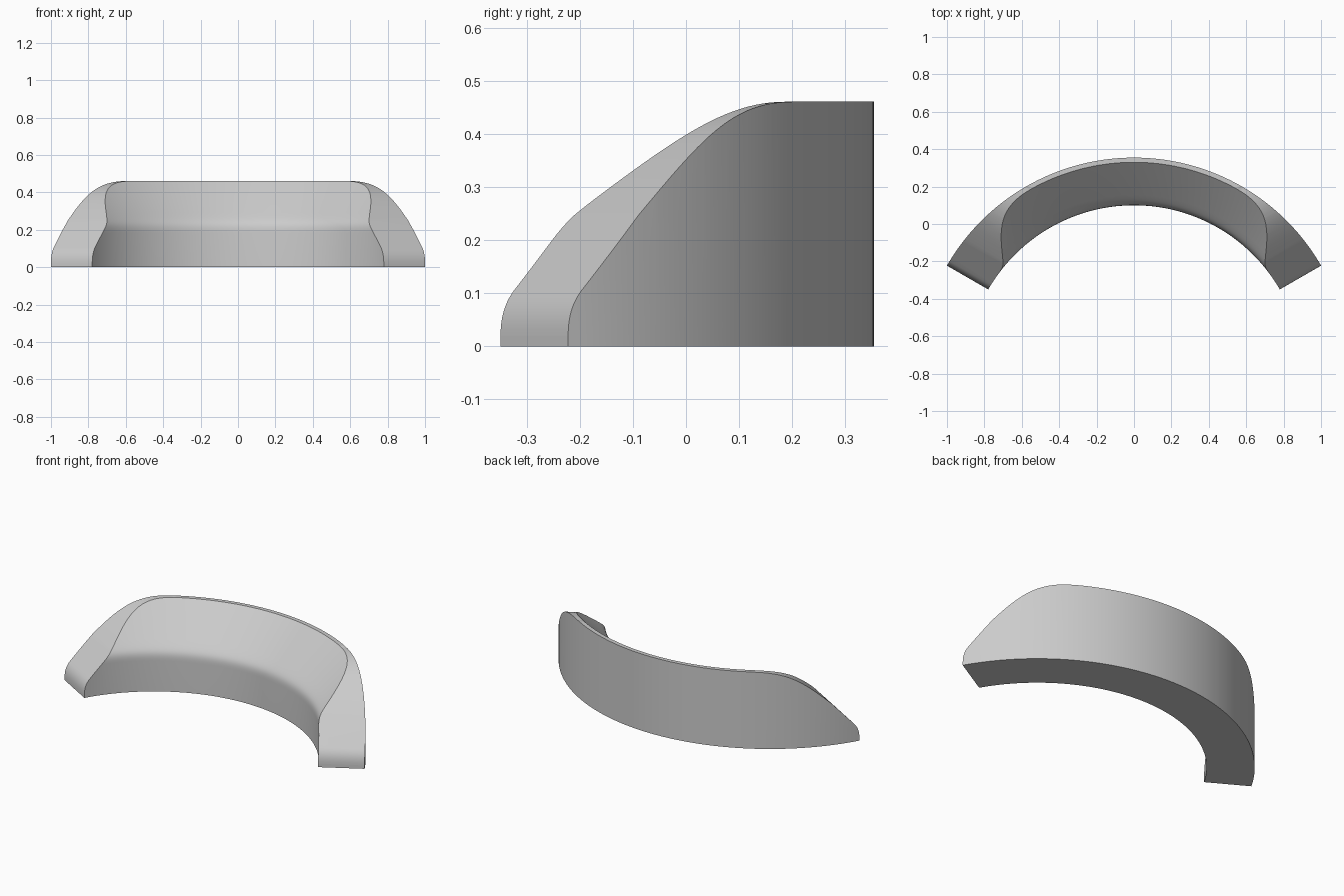
import bpy
import bmesh
import math
from mathutils import Vector
from mathutils.geometry import interpolate_bezier

cube = bpy.data.objects.get("Cube")
if cube:
    bpy.data.objects.remove(cube, do_unlink=True)

CENTRE_Y = -0.8        # axis of the arc
HALF_ANGLE = math.radians(60)
OUTER, INNER, LIP = 1.155, 0.9, 1.13
HEIGHT = 0.462
SEGMENTS = 96


def bezier(a, b, c, d, count):
    pts = [Vector((p[0], p[1], 0)) for p in (a, b, c, d)]
    return [(p.x, p.y) for p in interpolate_bezier(*pts, count)]


def make_solid(name, rings):
    """Join equal closed rings of points into a capped solid."""
    bm = bmesh.new()
    loops = [[bm.verts.new(p) for p in ring] for ring in rings]
    for a, b in zip(loops, loops[1:]):
        for i in range(len(a)):
            j = (i + 1) % len(a)
            bm.faces.new((a[i], a[j], b[j], b[i]))
    bm.faces.new(loops[0])
    bm.faces.new(loops[-1])
    bmesh.ops.recalc_face_normals(bm, faces=bm.faces[:])
    mesh = bpy.data.meshes.new(name)
    bm.to_mesh(mesh)
    bm.free()
    obj = bpy.data.objects.new(name, mesh)
    bpy.context.collection.objects.link(obj)
    return obj


# Cross-section: upright inner wall, soft bend, slope up to a thin rim
section = [(OUTER, 0), (INNER, 0)]
section += bezier((INNER, 0.185), (INNER, 0.235), (0.91, 0.245), (0.955, 0.291), 12)
section += [(LIP, HEIGHT), (OUTER, HEIGHT)]

# Curved band swept around the arc
rings = []
for i in range(SEGMENTS + 1):
    t = HALF_ANGLE * (2 * i / SEGMENTS - 1)
    rings.append([(r * math.sin(t), CENTRE_Y + r * math.cos(t), z) for r, z in section])
band = make_solid("curved_band", rings)

# Shoulder line: distance in from the end face, height
shoulder = bezier((0, 0.02), (0, 0.06), (0.012, 0.085), (0.029, 0.105), 10)
shoulder += bezier((0.16, 0.248), (0.32, 0.40), (0.40, HEIGHT), (0.577, HEIGHT - 0.0005), 24)
shoulder += [(0.62, 0.48), (0.62, 0.6), (-0.2, 0.6), (-0.2, 0.02)]

# Trim the shoulder off each end along the end's own radial direction
for side, label in ((1, "left"), (-1, "right")):
    out = Vector((side * math.sin(HALF_ANGLE), math.cos(HALF_ANGLE), 0))
    along = Vector((-side * math.cos(HALF_ANGLE), math.sin(HALF_ANGLE), 0))
    origin = Vector((0, CENTRE_Y, 0))
    cutter = make_solid(label + "_shoulder_cutter", [
        [origin + out * r + along * p + Vector((0, 0, z)) for p, z in shoulder]
        for r in (0.5, 1.4)])
    cutter.hide_render = True
    trim = band.modifiers.new(label + "_shoulder", 'BOOLEAN')
    trim.operation = 'DIFFERENCE'
    trim.solver = 'EXACT'
    trim.object = cutter
    bpy.context.view_layer.objects.active = band
    band.select_set(True)
    bpy.ops.object.modifier_apply(modifier=trim.name)
    bpy.data.objects.remove(cutter, do_unlink=True)

# Plain grey finish
grey = bpy.data.materials.new("light_grey")
grey.use_nodes = True
colour = (0.6, 0.6, 0.6, 1)
grey.diffuse_color = colour
grey.node_tree.nodes["Principled BSDF"].inputs["Base Color"].default_value = colour
band.data.materials.clear()
band.data.materials.append(grey)

bpy.context.view_layer.objects.active = band
band.select_set(True)
bpy.ops.object.shade_smooth_by_angle(angle=math.radians(25))
